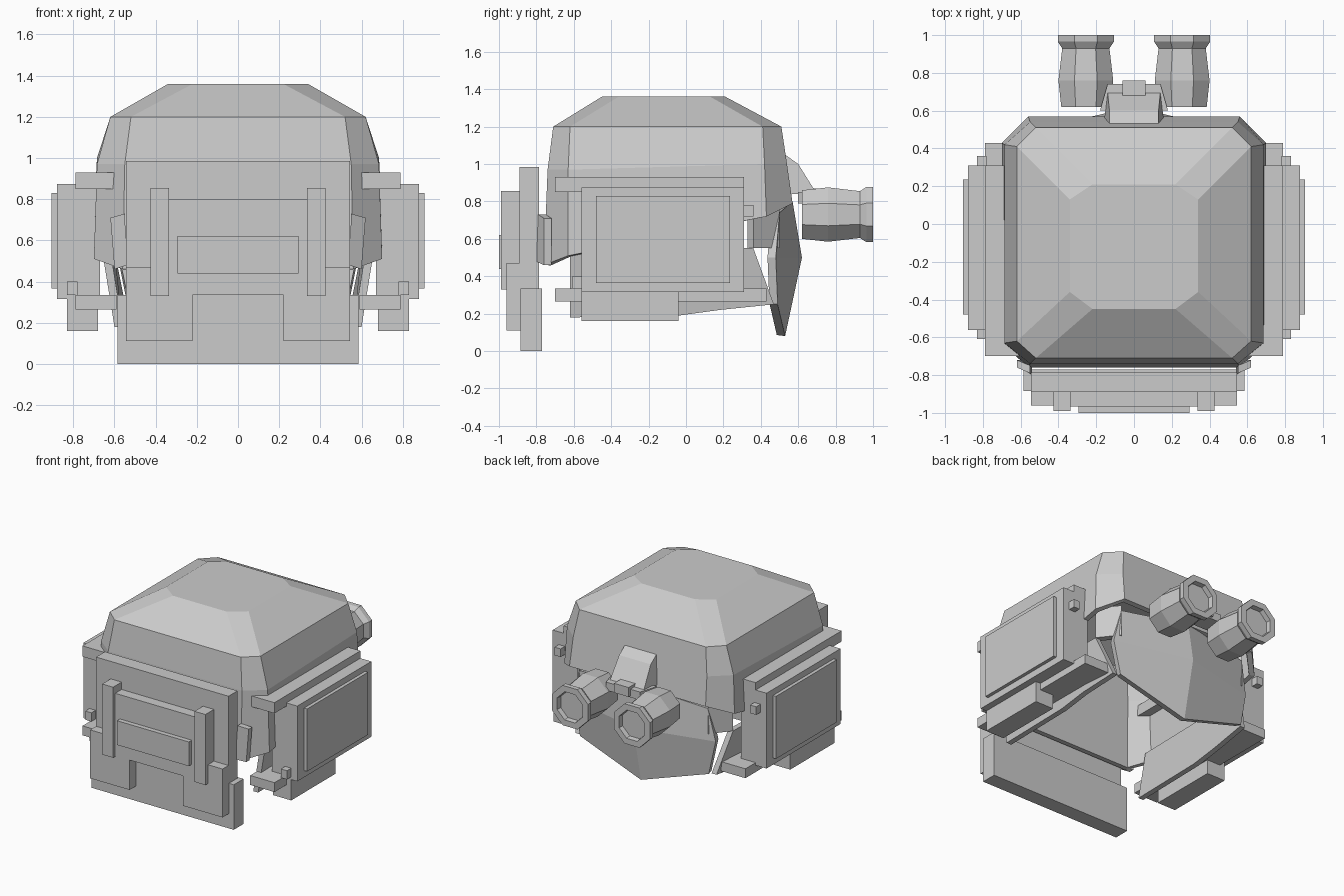
import bpy, bmesh, math

if "Cube" in bpy.data.objects:
    bpy.data.objects.remove(bpy.data.objects["Cube"], do_unlink=True)

grey = bpy.data.materials.new("plain_grey")
grey.use_nodes = True
grey.diffuse_color = (0.6, 0.6, 0.6, 1)
grey.node_tree.nodes["Principled BSDF"].inputs["Base Color"].default_value = (0.6, 0.6, 0.6, 1)


def make(name, verts, faces, closed=True, thick=0):
    me = bpy.data.meshes.new(name)
    me.from_pydata(verts, [], faces)
    me.materials.append(grey)
    if closed:
        bm = bmesh.new()
        bm.from_mesh(me)
        bmesh.ops.recalc_face_normals(bm, faces=bm.faces)
        bm.to_mesh(me)
        bm.free()
    ob = bpy.data.objects.new(name, me)
    bpy.context.collection.objects.link(ob)
    if thick:
        mod = ob.modifiers.new("wall", 'SOLIDIFY')
        mod.thickness = thick
        mod.offset = -1
    return ob


def loft(name, rings, start=True, end=True, thick=0):
    n = len(rings[0])
    verts = [p for r in rings for p in r]
    faces = []
    for k in range(len(rings) - 1):
        for i in range(n):
            j = (i + 1) % n
            faces.append((k * n + i, (k + 1) * n + i, (k + 1) * n + j, k * n + j))
    if start:
        faces.append(tuple(range(n)))
    if end:
        faces.append(tuple(range((len(rings) - 1) * n, len(rings) * n)))
    return make(name, verts, faces, start and end, thick)


def box(name, x, y, z):
    ring = lambda h: [(x[0], y[0], h), (x[1], y[0], h), (x[1], y[1], h), (x[0], y[1], h)]
    return loft(name, [ring(z[0]), ring(z[1])])


def pair(name, x, y, z):
    box("left_" + name, x, y, z)
    box("right_" + name, (-x[1], -x[0]), y, z)


# Helmet shell: chamfered rings, open below, lower edge rising to the back
def ring(x, xc, y0, y0c, y1c, y1, z):
    zf, zfs, zbs, zb = z if isinstance(z, tuple) else (z,) * 4
    return [(-xc, y0, zf), (xc, y0, zf), (x, y0c, zfs), (x, y1c, zbs),
            (xc, y1, zb), (-xc, y1, zb), (-x, y1c, zbs), (-x, y0c, zfs)]


loft("helmet_shell", [
    ring(0.34, 0.22, -0.45, -0.36, 0.13, 0.21, 1.36),
    ring(0.62, 0.52, -0.71, -0.62, 0.41, 0.51, 1.20),
    ring(0.685, 0.55, -0.74, -0.63, 0.42, 0.54, (0.97, 0.97, 1.0, 1.0)),
    ring(0.70, 0.56, -0.76, -0.63, 0.43, 0.57, (0.46, 0.51, 0.72, 0.79)),
], end=False, thick=0.04)

# Neck guard with a centre ridge
make("neck_guard",
     [(-0.53, 0.50, 0.74), (0, 0.57, 0.80), (0.53, 0.50, 0.74),
      (-0.58, 0.48, 0.50), (0, 0.62, 0.50), (0.58, 0.48, 0.50),
      (-0.53, 0.49, 0.25), (0, 0.53, 0.08), (0.53, 0.49, 0.25)],
     [(0, 1, 4, 3), (1, 2, 5, 4), (3, 4, 7, 6), (4, 5, 8, 7)], closed=False, thick=0.045)

# Slanted inner cheek walls and rear liner corners
for side, s in (("left", 1), ("right", -1)):
    outer = [(0.66, -0.62, 0.55), (0.60, -0.62, 0.18), (0.60, -0.04, 0.19),
             (0.60, 0.18, 0.22), (0.58, 0.47, 0.25), (0.64, 0.36, 0.55)]
    loft(side + "_cheek_wall", [[(s * (px - t), py, pz) for px, py, pz in outer] for t in (0, 0.04)])
    foot = [(0.53, 0.50), (0.64, 0.36), (0.60, 0.33), (0.50, 0.46)]
    loft(side + "_liner_corner", [[(s * px, py, h) for px, py in foot] for h in (0.55, 0.78)])
    flap = [(0.55, -0.79, 0.73), (0.62, -0.76, 0.71), (0.60, -0.76, 0.46), (0.54, -0.80, 0.48)]
    loft(side + "_front_flap", [[(s * px, py + t, pz) for px, py, pz in flap] for t in (0, 0.04)])

# Side armour
pair("upper_rail", (0.59, 0.79), (-0.70, 0.31), (0.85, 0.93))
pair("lower_rail", (0.59, 0.79), (-0.70, 0.43), (0.265, 0.335))
pair("side_panel", (0.67, 0.88), (-0.56, 0.31), (0.315, 0.875))
pair("side_plate", (0.87, 0.905), (-0.48, 0.235), (0.365, 0.83))
pair("lower_block", (0.68, 0.83), (-0.56, -0.04), (0.16, 0.32))
pair("front_stud", (0.78, 0.83), (-0.61, -0.555), (0.335, 0.40))
pair("rear_stud", (0.78, 0.83), (0.305, 0.36), (0.72, 0.78))

# Front armour
box("front_upper_plate", (-0.545, 0.545), (-0.89, -0.785), (0.335, 0.985))
box("front_lower_plate", (-0.585, 0.585), (-0.885, -0.77), (0, 0.335))
box("front_band", (-0.545, 0.545), (-0.96, -0.885), (0.335, 0.47))
box("front_middle_plate", (-0.42, 0.42), (-0.965, -0.885), (0.335, 0.80))
box("front_centre_plate", (-0.295, 0.295), (-1.0, -0.96), (0.44, 0.62))
pair("front_strap", (0.335, 0.425), (-0.99, -0.885), (0.33, 0.855))
pair("front_foot_plate", (0.22, 0.545), (-0.96, -0.88), (0.11, 0.335))

# Twin goggle barrels with flanged rims and recessed lenses
profile = [(0.62, 0.13), (0.76, 0.145), (0.93, 0.125), (0.965, 0.148), (1.0, 0.148),
           (1.0, 0.105), (0.965, 0.10)]
for side, cx in (("left", 0.255), ("right", -0.255)):
    rings = []
    for y, apothem in profile:
        r = apothem / math.cos(math.pi / 8)
        angles = [math.pi / 8 + i * math.pi / 4 for i in range(8)]
        rings.append([(cx + r * math.cos(a), y, 0.73 + r * math.sin(a)) for a in angles])
    loft(side + "_goggle", rings)

# Goggle mount: tilted plate, bridge and clasp
loft("mount_plate", [
    [(-0.13, 0.53, 1.05), (0.13, 0.53, 1.05), (0.13, 0.60, 1.0), (-0.13, 0.60, 1.0)],
    [(-0.16, 0.53, 0.84), (0.16, 0.53, 0.84), (0.14, 0.70, 0.84), (-0.14, 0.70, 0.84)]])
loft("goggle_bridge", [[(-0.18, 0.60, h), (0.18, 0.60, h), (0.14, 0.74, h), (-0.14, 0.74, h)]
                       for h in (0.79, 0.85)])
box("mount_clasp", (-0.06, 0.06), (0.68, 0.76), (0.80, 0.87))
